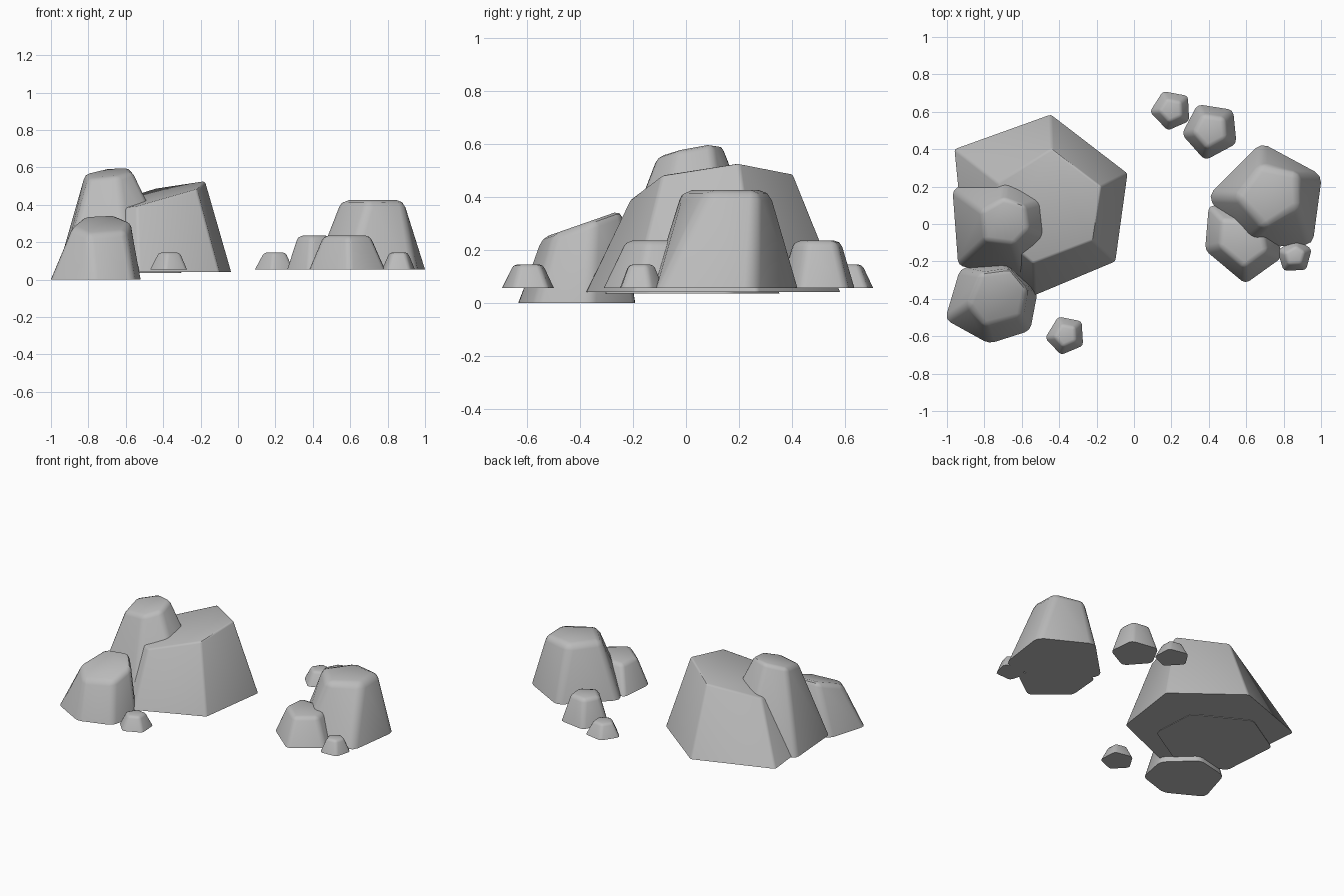
import bpy, bmesh
from mathutils import Vector

if "Cube" in bpy.data.objects:
    bpy.data.objects.remove(bpy.data.objects["Cube"])

stone = bpy.data.materials.new("stone_grey")
stone.diffuse_color = (0.5, 0.5, 0.5, 1)
stone.use_nodes = True
stone.node_tree.nodes["Principled BSDF"].inputs["Base Color"].default_value = stone.diffuse_color


def rock(name, base, z0, top, plane, bevel):
    """Tapered rock: base outline at z0, top outline on a tilted plane (h, dz/dx, dz/dy)."""
    h, sx, sy = plane
    n = len(base)
    cx = sum(p[0] for p in base) / n
    cy = sum(p[1] for p in base) / n
    if isinstance(top, float):  # top is a scaled copy of the base
        top = [(cx + (x - cx) * top, cy + (y - cy) * top) for x, y in base]
    bm = bmesh.new()
    lo = [bm.verts.new((x, y, z0)) for x, y in base]
    hi = [bm.verts.new((x, y, h + sx * x + sy * y)) for x, y in top]
    bm.faces.new(lo)
    bm.faces.new(hi)
    for i in range(n):
        j = (i + 1) % n
        bm.faces.new((lo[i], lo[j], hi[j], hi[i]))
    bmesh.ops.recalc_face_normals(bm, faces=bm.faces)
    # soften the rim and the upright edges, keep the base crisp
    rim = [e for e in bm.edges if any(v in hi for v in e.verts)]
    bmesh.ops.bevel(bm, geom=rim, offset=bevel, segments=2, profile=0.5,
                    affect='EDGES', clamp_overlap=True)
    bmesh.ops.recalc_face_normals(bm, faces=bm.faces)
    me = bpy.data.meshes.new(name)
    bm.to_mesh(me)
    bm.free()
    me.materials.append(stone)
    ob = bpy.data.objects.new(name, me)
    bpy.context.collection.objects.link(ob)
    bpy.ops.object.select_all(action='DESELECT')
    ob.select_set(True)
    bpy.context.view_layer.objects.active = ob
    bpy.ops.object.shade_smooth_by_angle(angle=0.7)


# left cluster: wide boulder, tall spire, low front stone
rock("wide_boulder",
     [(-.96, .40), (-.445, .585), (-.035, .27), (-.10, -.20), (-.53, -.38), (-.91, -.10)], .04,
     [(-.73, .22), (-.44, .405), (-.175, .20), (-.22, -.09), (-.54, -.21), (-.72, -.06)],
     (.547, .242, .1175), .012)
rock("tall_spire",
     [(-.97, .18), (-.67, .36), (-.32, .17), (-.30, -.14), (-.58, -.31), (-.94, -.22)], .035,
     [(-.82, .07), (-.70, .14), (-.585, .10), (-.565, -.03), (-.64, -.11), (-.80, -.09)],
     (.652, .12, .2), .025)
rock("front_stone",
     [(-1.01, -.51), (-.93, -.24), (-.70, -.185), (-.515, -.36), (-.555, -.57), (-.775, -.64)], 0,
     [(-.89, -.43), (-.82, -.26), (-.66, -.24), (-.57, -.35), (-.60, -.50), (-.80, -.55)],
     (.435, 0, .35), .03)

# right cluster: flat-topped boulder and flat-topped lower stones
rock("right_boulder",
     [(.395, .15), (.68, .435), (1.005, .26), (.955, -.11), (.58, -.13)], .055,
     [(.54, .14), (.67, .32), (.88, .28), (.89, .09), (.70, -.03)],
     (.425, 0, 0), .04)
mid = {
    "right_low_stone": [(.40, .10), (.38, -.14), (.595, -.32), (.79, -.18), (.74, .08)],
    "back_low_stone": [(.255, .48), (.34, .64), (.53, .61), (.548, .43), (.38, .34)],
}
for name, outline in mid.items():
    rock(name, outline, .055, .62, (.235, 0, 0), .025)

# scattered pebbles
pebbles = {
    "back_pebble": [(.085, .60), (.155, .71), (.288, .685), (.295, .55), (.18, .50)],
    "right_pebble": [(.765, -.14), (.80, -.25), (.92, -.245), (.95, -.135), (.87, -.08)],
    "front_pebble": [(-.475, -.61), (-.405, -.495), (-.28, -.52), (-.272, -.65), (-.39, -.70)],
}
for name, outline in pebbles.items():
    rock(name, outline, .055, .58, (.145, 0, 0), .016)
